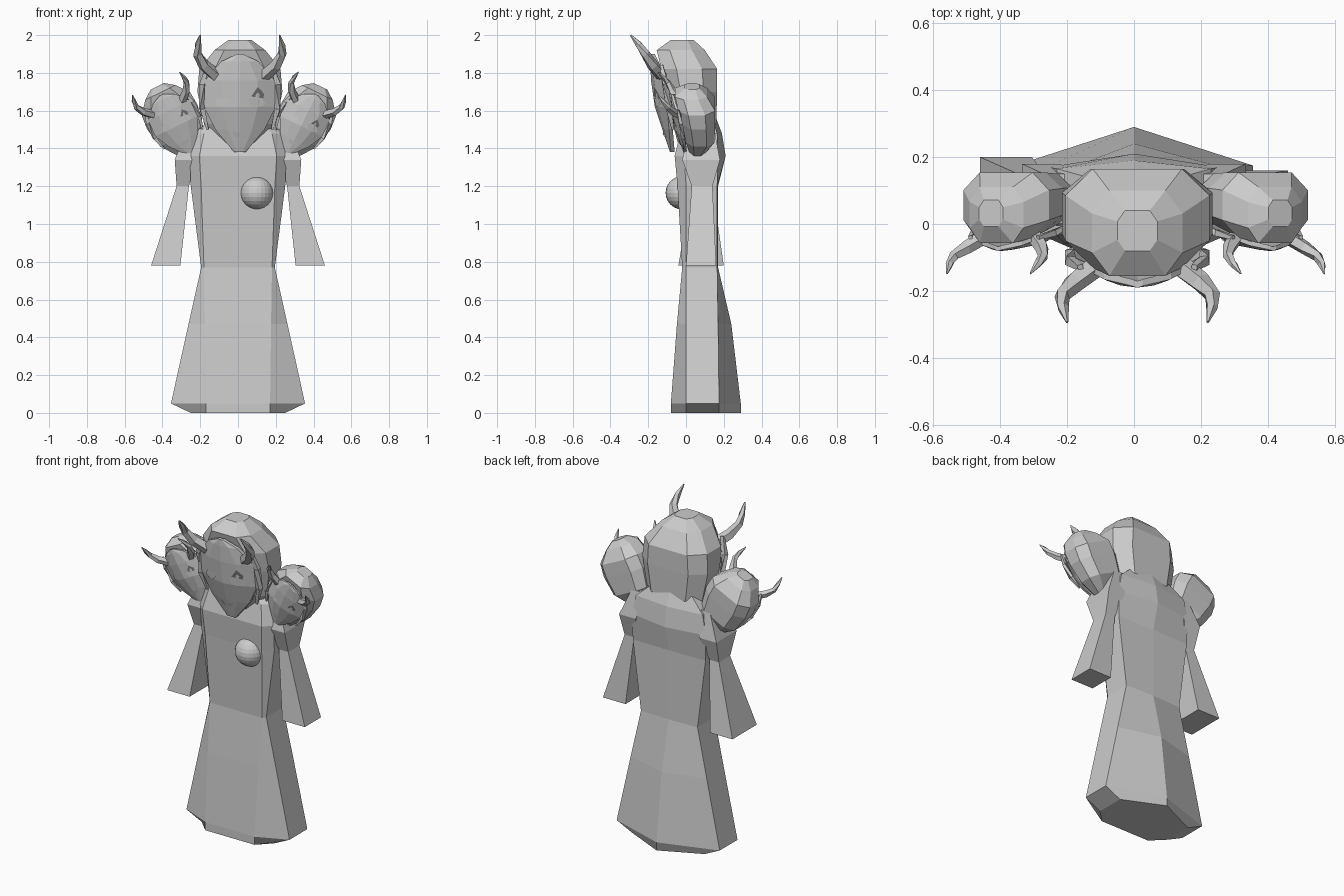
import bpy, bmesh, math
from mathutils import Matrix, Vector

if "Cube" in bpy.data.objects:
    bpy.data.objects.remove(bpy.data.objects["Cube"])


def material(name, v):
    m = bpy.data.materials.new(name)
    m.diffuse_color = (v, v, v, 1)
    m.use_nodes = True
    m.node_tree.nodes["Principled BSDF"].inputs["Base Color"].default_value = m.diffuse_color
    return m


GREY = material("light grey", 0.6)
DARK = material("dark grey", 0.2)


def finish(name, bm, mat=GREY, matrix=Matrix()):
    if len(bm.faces) > 1:
        bmesh.ops.recalc_face_normals(bm, faces=bm.faces)
    bm.transform(matrix)
    me = bpy.data.meshes.new(name)
    bm.to_mesh(me)
    bm.free()
    me.materials.append(mat)
    ob = bpy.data.objects.new(name, me)
    bpy.context.collection.objects.link(ob)
    return ob


def loft(name, rings, matrix=Matrix()):
    """Skin closed rings of equal length and cap both ends."""
    bm = bmesh.new()
    vs = [[bm.verts.new(p) for p in r] for r in rings]
    n = len(rings[0])
    for a, b in zip(vs, vs[1:]):
        for i in range(n):
            j = (i + 1) % n
            bm.faces.new((a[i], a[j], b[j], b[i]))
    bm.faces.new(vs[0])
    bm.faces.new(vs[-1])
    return finish(name, bm, GREY, matrix)


def tube(name, path, radii, sides, matrix):
    pts = [Vector(p) for p in path]
    rings = []
    for i, (p, r) in enumerate(zip(pts, radii)):
        d = pts[min(i + 1, len(pts) - 1)] - pts[max(i - 1, 0)]
        q = d.to_track_quat('Z', 'Y')
        rings.append([p + q @ Vector((r * math.cos(k * math.tau / sides),
                                      r * math.sin(k * math.tau / sides), 0))
                      for k in range(sides)])
    return loft(name, rings, matrix)


# Robe: z, front half width, front y, side half width, side y range, back y
ROBE = [(0.00, .17, -.08, .25, .00, .175, .29),
        (0.05, .17, -.08, .355, .00, .175, .29),
        (0.47, .175, -.048, .262, .00, .17, .24),
        (0.77, .18, -.02, .195, .00, .165, .17),
        (1.20, .195, -.045, .25, .00, .165, .17),
        (1.36, .205, -.06, .255, -.01, .17, .21),
        (1.48, .18, -.03, .23, .00, .165, .19),
        (1.56, .10, -.01, .14, .01, .14, .16)]
loft("robe", [[(-a, yf, z), (a, yf, z), (b, y1, z), (b, y2, z), (0, yb, z),
               (-b, y2, z), (-b, y1, z)] for z, a, yf, b, y1, y2, yb in ROBE])

# Sleeves: z, inner x, outer x, y range
SLEEVE = [(1.50, .18, .27, .02, .15), (1.34, .22, .335, -.02, .18),
          (1.20, .26, .325, .03, .14), (0.78, .305, .46, .00, .16)]
for side, label, grow in ((-1, "left", .04), (1, "right", 0)):
    rings = []
    for z, x0, x1, y0, y1 in SLEEVE:
        g = grow if z < 1 else 0
        rings.append([(side * x0, y0 - g, z), (side * x1, y0 - g, z),
                      (side * x1, y1 + g, z), (side * x0, y1 + g, z)])
    loft(label + "_sleeve", rings)

# Round chest ornament
bm = bmesh.new()
bmesh.ops.create_uvsphere(bm, u_segments=24, v_segments=12, radius=.088)
finish("chest_ball", bm, GREY, Matrix.Translation((.10, -.02, 1.165)))

# Head tables, measured about the face centre at z 1.64
MID = 1.64
HOOD = [(1.38, .08, -.03, .07), (1.53, .19, -.07, .16), (1.70, .225, -.10, .165),
        (1.82, .215, -.13, .165), (1.92, .135, -.155, .10), (1.975, .06, -.08, .04)]
MASK = [(1.90, .015, -.19, -.185), (1.86, .10, -.19, -.165), (1.76, .185, -.185, -.12),
        (1.62, .19, -.165, -.10), (1.50, .13, -.125, -.09), (1.38, .03, -.085, -.08)]


def face_y(x, z):
    """Depth of the mask surface under a point of the face."""
    for (z1, *a), (z0, *b) in zip(MASK, MASK[1:]):
        if z0 <= z <= z1:
            t = (z1 - z) / (z1 - z0)
            w, yc, ye = [p + (q - p) * t for p, q in zip(a, b)]
            f = min(abs(x) / w, 1)
            s = f * .5 if f < .5 else .25 + (f - .5) * 1.5
            return yc + (ye - yc) * s


def plate(name, pts, mat, matrix, lift=.005):
    bm = bmesh.new()
    bm.faces.new([bm.verts.new((x, face_y(x, z) - lift, z - MID)) for x, z in pts])
    finish(name, bm, mat, matrix)


def head(label, matrix):
    # Hood with cut corners
    rings = []
    for z, w, yf, yb in HOOD:
        cx, cy, h = w * .38, (yb - yf) * .27, z - MID
        rings.append([(-w + cx, yf, h), (w - cx, yf, h), (w, yf + cy, h), (w, yb - cy, h),
                      (w - cx, yb, h), (-w + cx, yb, h), (-w, yb - cy, h), (-w, yf + cy, h)])
    loft(label + "_hood", rings, matrix)
    # Mask in front of the hood
    rings = []
    for z, w, yc, ye in MASK:
        row = [(f * w, yc + (ye - yc) * f * f, z - MID) for f in (-1, -.5, 0, .5, 1)]
        rings.append(row + [(x, y + .02, h) for x, y, h in reversed(row)])
    loft(label + "_mask", rings, matrix)
    for s, side in ((-1, "left"), (1, "right")):
        # Horn
        tube(f"{label}_{side}_horn",
             [(s * .12, -.12, .14), (s * .19, -.175, .20), (s * .225, -.215, .26),
              (s * .222, -.25, .31), (s * .21, -.293, .36)],
             (.036, .032, .024, .018, .004), 5, matrix)
        # Lock of hair beside the face
        tube(f"{label}_{side}_lock",
             [(s * .17, -.13, .20), (s * .20, -.11, .10), (s * .20, -.09, -.03),
              (s * .17, -.07, -.14)], (.012, .02, .02, .008), 4, matrix)
        # Eye
        plate(f"{label}_{side}_eye",
              [(s * .088 + x, 1.645 + z) for x, z in
               ((-.047, .012 * s), (-.02, -.023), (.02, -.023), (.047, -.012 * s),
                (.03, .022), (-.03, .022))], GREY, matrix)
    # Mark over one eye, and the mouth
    plate(label + "_eye_mark", [(.06, 1.675), (.125, 1.665), (.128, 1.69), (.095, 1.725)],
          DARK, matrix, .004)
    plate(label + "_mouth", [(-.042, 1.488), (-.025, 1.46), (.025, 1.46), (.042, 1.488),
                             (0, 1.48)], GREY, matrix)


# One large head and two smaller tilted ones
head("middle", Matrix.Translation((.01, 0, MID)))
for s, label, x in ((-1, "left", -.33), (1, "right", .34)):
    head(label, Matrix.Translation((x, .045, 1.53))
         @ Matrix.Rotation(s * math.radians(26), 4, 'Y') @ Matrix.Scale(.66, 4))
